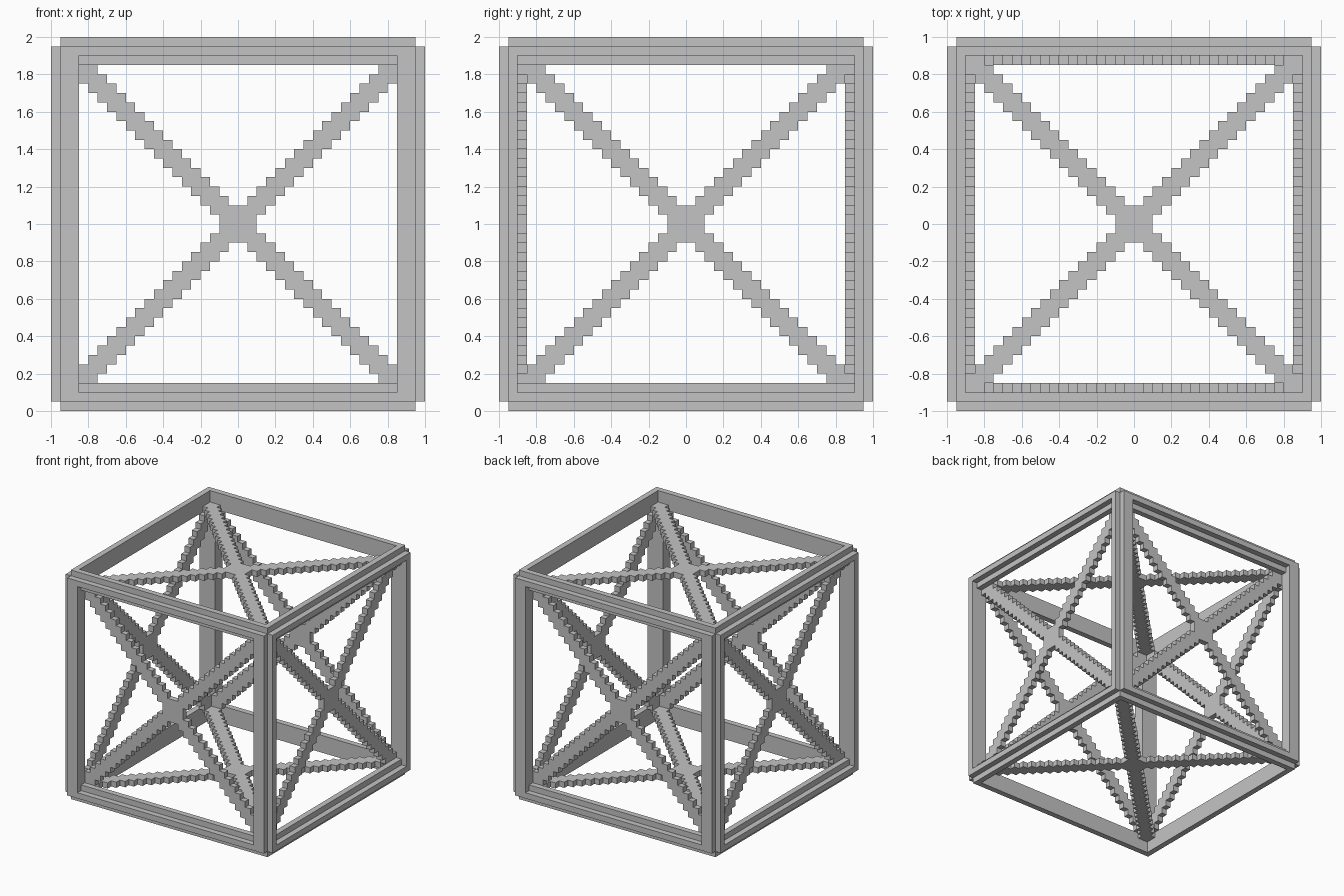
import bpy
import bmesh

UNIT = 0.05   # size of one block
HALF = 20     # blocks from the centre to the outside

cube = bpy.data.objects.get("Cube")
if cube:
    bpy.data.objects.remove(cube, do_unlink=True)

grey = bpy.data.materials.new("plain_grey")
grey.use_nodes = True
colour = (0.55, 0.55, 0.55, 1)
grey.diffuse_color = colour
grey.node_tree.nodes["Principled BSDF"].inputs["Base Color"].default_value = colour


def extrude_cells(name, cells, axis, low, high):
    """Join square cells into one flat outline and extrude it along an axis."""
    bm = bmesh.new()
    corners = {}

    def corner(a, b):
        if (a, b) not in corners:
            point = [a, b]
            point.insert(axis, low)
            point[2] += HALF
            corners[a, b] = bm.verts.new([v * UNIT for v in point])
        return corners[a, b]

    for a, b in sorted(cells):
        bm.faces.new([corner(a, b), corner(a + 1, b),
                      corner(a + 1, b + 1), corner(a, b + 1)])
    result = bmesh.ops.extrude_face_region(bm, geom=bm.faces[:], use_keep_orig=True)
    shift = [0, 0, 0]
    shift[axis] = (high - low) * UNIT
    moved = [g for g in result["geom"] if isinstance(g, bmesh.types.BMVert)]
    bmesh.ops.translate(bm, verts=moved, vec=shift)
    bmesh.ops.recalc_face_normals(bm, faces=bm.faces[:])
    bmesh.ops.dissolve_limit(bm, angle_limit=0.01, verts=bm.verts[:], edges=bm.edges[:])
    bmesh.ops.triangulate(bm, faces=[f for f in bm.faces if len(f.verts) > 4])
    mesh = bpy.data.meshes.new(name)
    bm.to_mesh(mesh)
    bm.free()
    mesh.materials.append(grey)
    obj = bpy.data.objects.new(name, mesh)
    bpy.context.collection.objects.link(obj)
    return obj


def flip(cell, sign):
    return cell if sign > 0 else -1 - cell


def mirrored(cells, sa, sb):
    return {(flip(a, sa), flip(b, sb)) for a, b in cells}


# Stepped cross-sections: a ridge outside and a wider strip behind it
post = {(17, 19), (18, 19), (17, 18), (18, 18), (19, 18)}
rail = {(19, 18), (18, 17), (18, 18), (18, 19)}
depth = {1: "back", -1: "front"}
side = {1: "left", -1: "right"}
level = {1: "top", -1: "bottom"}
END = HALF - 1

# Twelve frame edges
for s in (1, -1):
    for t in (1, -1):
        extrude_cells(f"{depth[t]}_{side[s]}_post", mirrored(post, s, t), 2, -END, END)
        extrude_cells(f"{level[t]}_{depth[s]}_rail", mirrored(rail, s, t), 0, -END, END)
        extrude_cells(f"{level[t]}_{side[s]}_rail", mirrored(rail, s, t), 1, -END, END)


def cross(limit_a, limit_b):
    """Two stair-stepped diagonals, three blocks thick."""
    return {(a, b)
            for a in range(-limit_a, limit_a)
            for b in range(-limit_b, limit_b)
            if abs(a - b) <= 1 or abs(a + b + 1) <= 1}


# Six cross braces, set just behind the frame
for axis, names, la, lb in ((0, side, 18, 17), (1, depth, 17, 17), (2, level, 18, 18)):
    for s in (1, -1):
        layer = flip(17, s)
        extrude_cells(f"{names[s]}_cross_brace", cross(la, lb), axis, layer, layer + 1)
